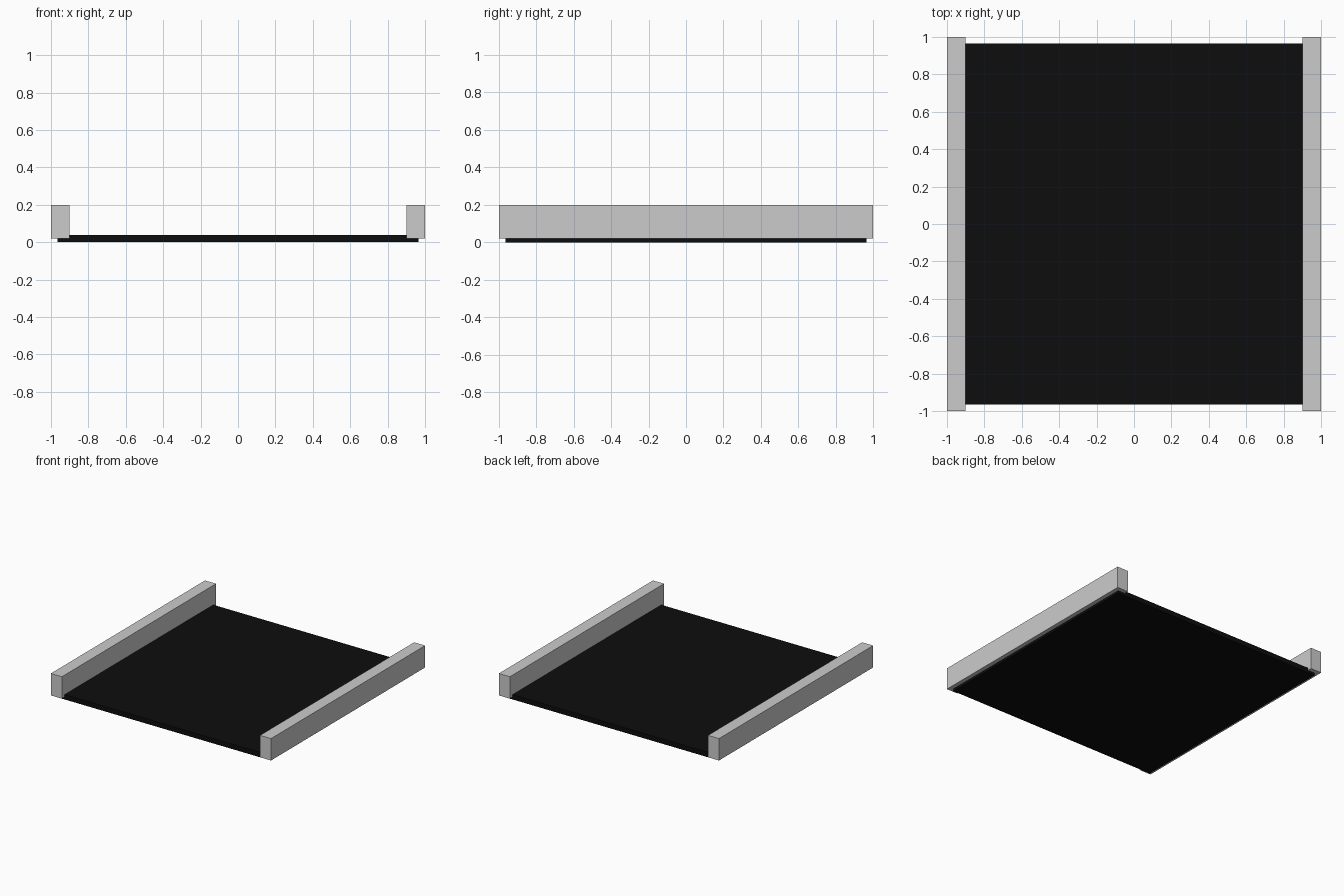
import bpy

if "Cube" in bpy.data.objects:
    bpy.data.objects.remove(bpy.data.objects["Cube"])


def box(name, x, y, z):
    """Axis-aligned box from (min, max) ranges."""
    bpy.ops.mesh.primitive_cube_add(size=1, location=[(a + b) / 2 for a, b in (x, y, z)])
    ob = bpy.context.object
    ob.name = name
    ob.scale = [b - a for a, b in (x, y, z)]
    bpy.ops.object.transform_apply(location=False, rotation=False, scale=True)
    return ob


# Thin black floor panel
panel = box("floor_panel", (-0.965, 0.965), (-0.965, 0.965), (0, 0.04))
black = bpy.data.materials.new("black")
black.diffuse_color = (0.004, 0.004, 0.004, 1)
black.use_nodes = True
black.node_tree.nodes["Principled BSDF"].inputs["Base Color"].default_value = black.diffuse_color
panel.data.materials.append(black)

# Raised rails along both sides, overlapping the panel edges
for side, x in (("left", (-1, -0.9)), ("right", (0.9, 1))):
    box(side + "_rail", x, (-1, 1), (0.02, 0.2))
